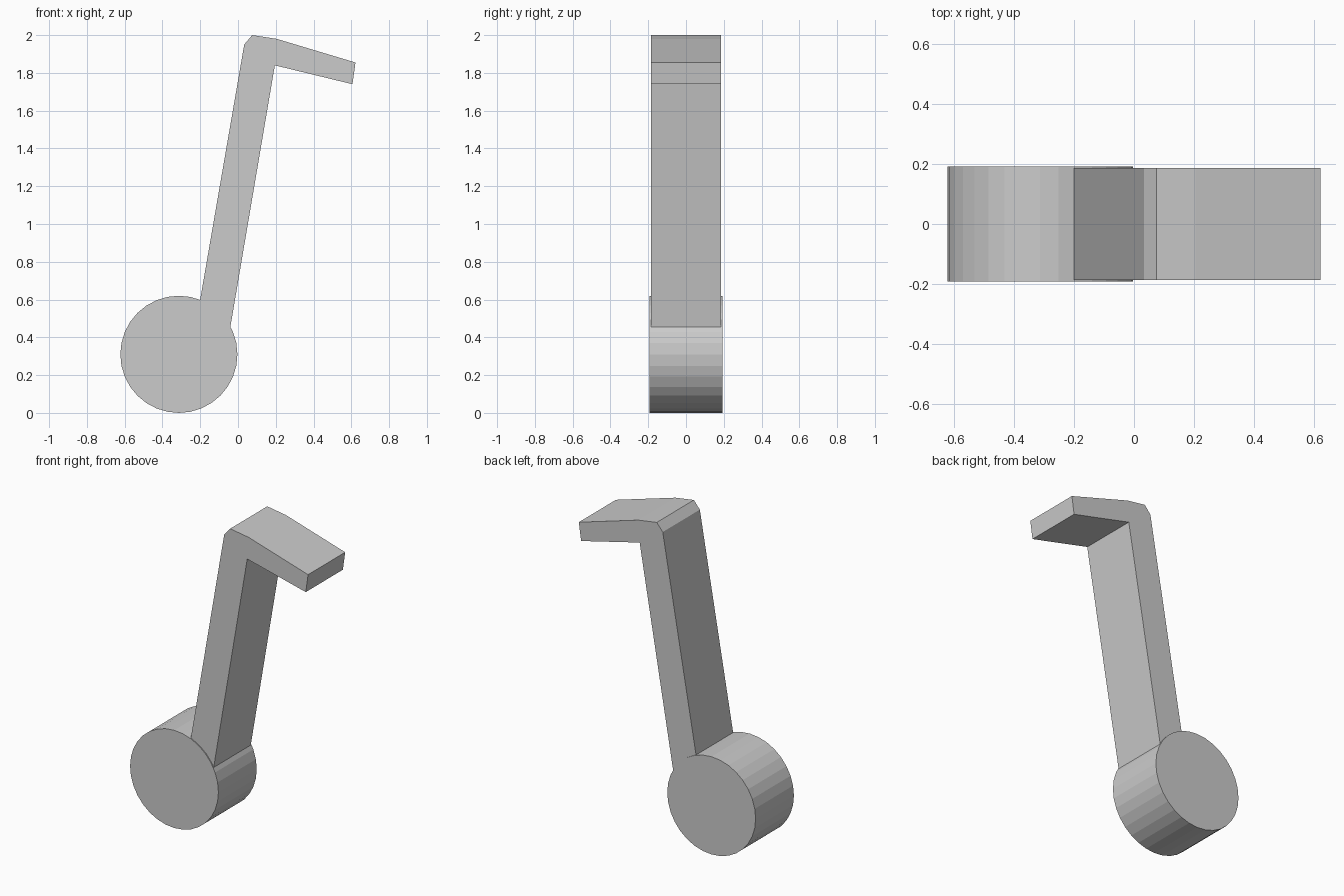
import bpy, bmesh, math

if "Cube" in bpy.data.objects:
    bpy.data.objects.remove(bpy.data.objects["Cube"])


def extrude_profile(name, points, half_depth):
    """Extrude an (x, z) outline symmetrically along y."""
    bm = bmesh.new()
    face = bm.faces.new([bm.verts.new((x, -half_depth, z)) for x, z in points])
    new = bmesh.ops.extrude_face_region(bm, geom=[face])["geom"]
    verts = [g for g in new if isinstance(g, bmesh.types.BMVert)]
    bmesh.ops.translate(bm, verts=verts, vec=(0, 2 * half_depth, 0))
    bmesh.ops.recalc_face_normals(bm, faces=bm.faces)
    mesh = bpy.data.meshes.new(name)
    bm.to_mesh(mesh)
    bm.free()
    obj = bpy.data.objects.new(name, mesh)
    bpy.context.collection.objects.link(obj)
    return obj


# Round note head, a faceted disc
sides, radius = 32, 0.31
circle = [(-0.313 + radius * math.cos(2 * math.pi * i / sides),
           0.31 + radius * math.sin(2 * math.pi * i / sides)) for i in range(sides)]
extrude_profile("note_head", circle, 0.192)

# Leaning stem with the bent flag at its top; the foot sits just inside the head
stem = [(-0.202, 0.59), (-0.043, 0.44), (0.195, 1.84), (0.606, 1.74),
        (0.622, 1.855), (0.205, 1.98), (0.075, 2.0), (0.033, 1.95)]
extrude_profile("stem_and_flag", stem, 0.186)
